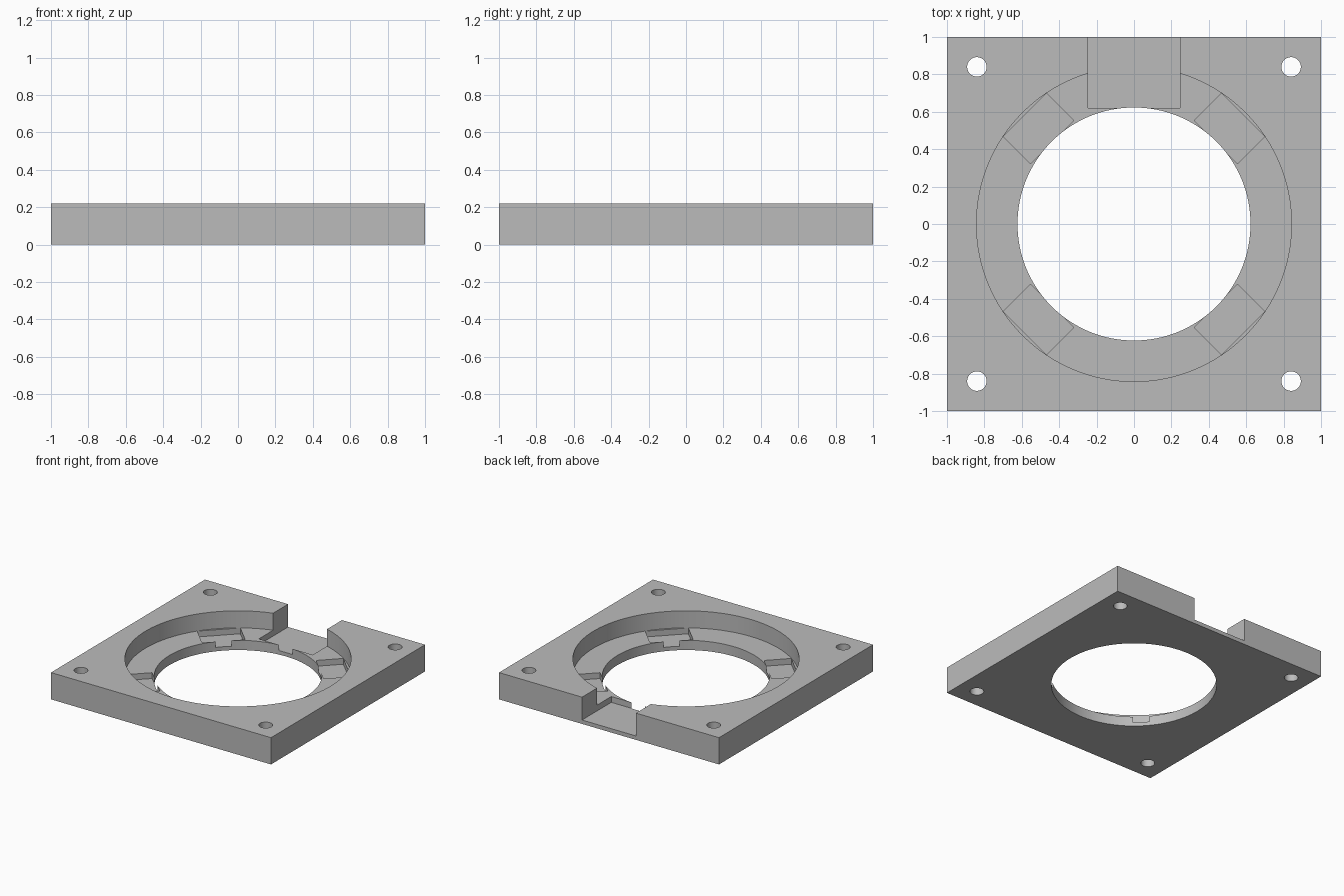
import bpy
import math
from mathutils import Matrix, Vector

if "Cube" in bpy.data.objects:
    bpy.data.objects.remove(bpy.data.objects["Cube"], do_unlink=True)

HEIGHT, LEDGE, FLOOR = 0.22, 0.08, 0.032
BORE, RECESS = 0.623, 0.842
ABOVE = 0.4

grey = bpy.data.materials.new("plain grey")
grey.use_nodes = True
grey.diffuse_color = (0.5, 0.5, 0.5, 1)
grey.node_tree.nodes["Principled BSDF"].inputs["Base Color"].default_value = (0.5, 0.5, 0.5, 1)


def box(name, low, high, turn=0):
    """Box between two corners, turned about the z axis."""
    low, high = Vector(low), Vector(high)
    bpy.ops.mesh.primitive_cube_add(size=1)
    ob = bpy.context.object
    ob.name = name
    ob.data.transform(Matrix.Rotation(turn, 4, 'Z')
                      @ Matrix.Translation((low + high) / 2)
                      @ Matrix.Diagonal((*(high - low), 1)))
    ob.data.materials.append(grey)
    return ob


def cylinder(name, radius, bottom, x=0, y=0, sides=128):
    bpy.ops.mesh.primitive_cylinder_add(vertices=sides, radius=radius, depth=ABOVE - bottom,
                                        location=(x, y, (ABOVE + bottom) / 2))
    ob = bpy.context.object
    ob.name = name
    ob.data.materials.append(grey)
    return ob


def cut(target, cutter):
    mod = target.modifiers.new(cutter.name, 'BOOLEAN')
    mod.operation = 'DIFFERENCE'
    mod.solver = 'EXACT'
    mod.object = cutter
    cutter.hide_render = True
    bpy.context.view_layer.objects.active = target
    bpy.ops.object.modifier_apply(modifier=mod.name)
    bpy.data.objects.remove(cutter, do_unlink=True)


# Square plate with a stepped round opening
plate = box("mounting_plate", (-1, -1, 0), (1, 1, HEIGHT))
cut(plate, cylinder("recess_cutter", RECESS, LEDGE))
cut(plate, cylinder("bore_cutter", BORE, -0.2))

# Cable notch through the back wall
cut(plate, box("notch_cutter", (-0.245, 0.62, FLOOR), (0.245, 1.2, ABOVE)))

# Four diagonal pockets in the ledge and four corner screw holes
for i in range(4):
    turn = math.radians(45 + 90 * i)
    cut(plate, box("pocket_cutter", (0.62, -0.163, FLOOR), (0.825, 0.163, LEDGE + 0.02), turn))
    reach = 0.84 * math.sqrt(2)
    cut(plate, cylinder("screw_hole_cutter", 0.052, -0.2,
                        reach * math.cos(turn), reach * math.sin(turn), 48))

# Smooth round walls, sharp edges
bpy.ops.object.select_all(action='DESELECT')
plate.select_set(True)
bpy.context.view_layer.objects.active = plate
bpy.ops.object.shade_smooth_by_angle(angle=math.radians(30))
